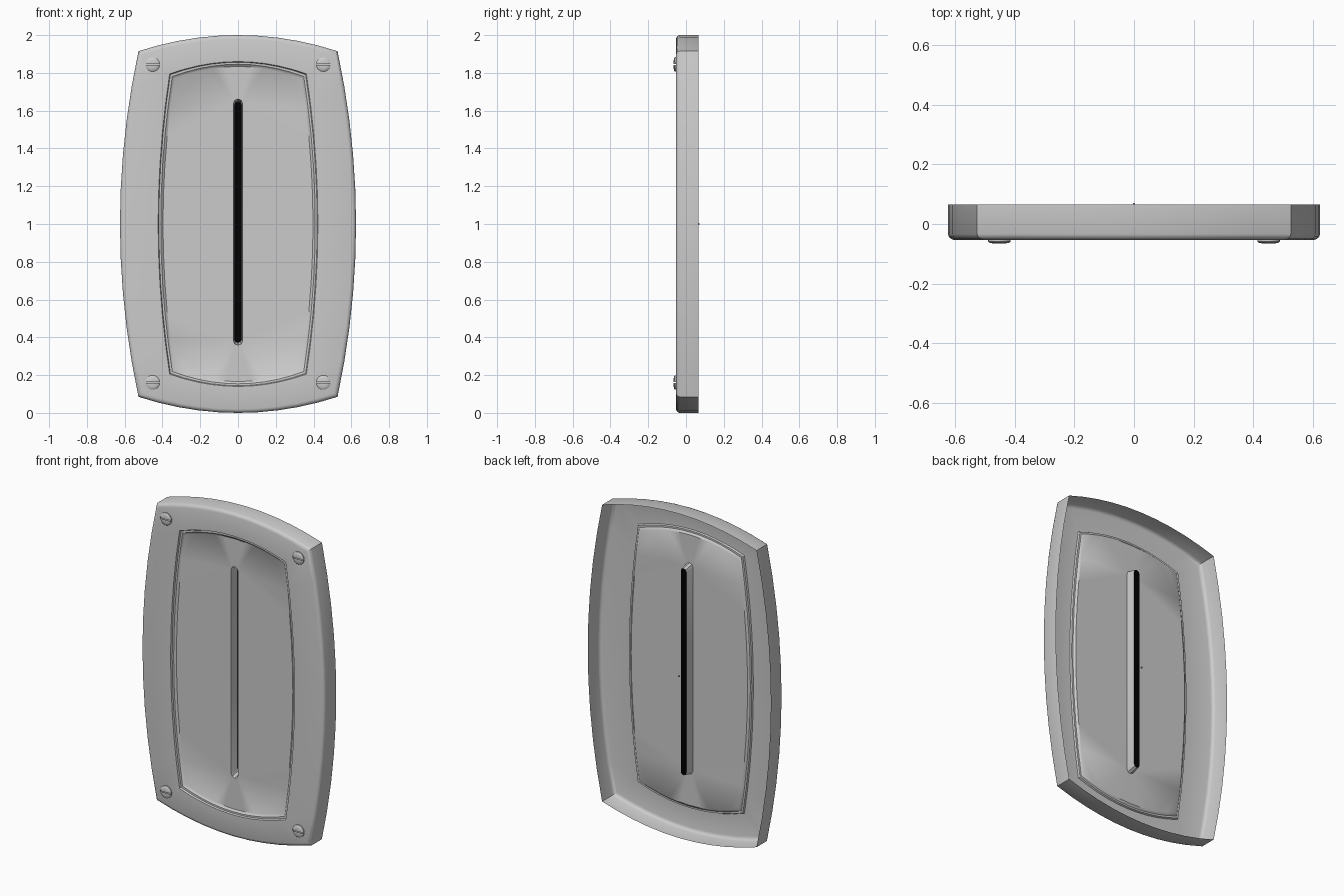
import bpy, bmesh, math
from mathutils import Matrix

if "Cube" in bpy.data.objects:
    bpy.data.objects.remove(bpy.data.objects["Cube"], do_unlink=True)


def material(name, value):
    m = bpy.data.materials.new(name)
    m.use_nodes = True
    m.diffuse_color = (value, value, value, 1)
    m.node_tree.nodes["Principled BSDF"].inputs["Base Color"].default_value = m.diffuse_color
    return m


GREY = material("plain grey", 0.6)
BLACK = material("slot black", 0.0)


def finish(bm, name, mats, angle=35):
    me = bpy.data.meshes.new(name)
    bm.to_mesh(me)
    bm.free()
    ob = bpy.data.objects.new(name, me)
    bpy.context.collection.objects.link(ob)
    for m in mats:
        me.materials.append(m)
    bpy.ops.object.select_all(action="DESELECT")
    ob.select_set(True)
    bpy.context.view_layer.objects.active = ob
    bpy.ops.object.shade_smooth_by_angle(angle=math.radians(angle))
    return ob


def barrel(cx, cz, mx, mz, n=10):
    """Four-cornered outline with bowed sides, centred on z = 1."""
    pts = []
    for i in range(n):
        t = 2 * i / n - 1
        pts.append((t * cx, mz - (mz - cz) * t * t))
    for i in range(n):
        t = 1 - 2 * i / n
        pts.append((mx - (mx - cx) * t * t, t * cz))
    pts += [(-x, -z) for x, z in pts]
    return [(x, 1 + z) for x, z in pts]


def slot(r, half, z0, n=4):
    """Long upright slot outline with faceted round ends."""
    pts = []
    for i in range(n + 1):
        a = math.pi * (1 - i / n)
        pts.append((r * math.cos(a), half - r + r * math.sin(a)))
    pts += [(-x, -z) for x, z in pts]
    return [(x, z0 + z) for x, z in pts]


def ring(bm, pts, y):
    return [bm.verts.new((x, y, z)) for x, z in pts]


def loft(bm, rings):
    for a, b in zip(rings, rings[1:]):
        for i in range(len(a)):
            j = (i + 1) % len(a)
            bm.faces.new((a[i], a[j], b[j], b[i]))


def loop_edges(bm, r):
    return [bm.edges.get((r[i], r[(i + 1) % len(r)])) for i in range(len(r))]


# Cover: open-backed shell, rounded front edge, stepped recessed panel
OUTER = (0.527, 0.915, 0.625, 1.0)
FRAME = (0.362, 0.795, 0.423, 0.86)


def inset(shape, d):
    return barrel(*[v - d for v in shape])


bm = bmesh.new()
steps = [(OUTER, 0, 0.065), (OUTER, 0, -0.034), (OUTER, 0.004, -0.044),
         (OUTER, 0.011, -0.050), (OUTER, 0.02, -0.053),
         (FRAME, 0, -0.053), (FRAME, 0.004, -0.043), (FRAME, 0.014, -0.043),
         (FRAME, 0.018, -0.039), (FRAME, 0.026, -0.033)]
cover = [ring(bm, inset(s, d), y) for s, d, y in steps]
loft(bm, cover)

# Slot channel sunk through the panel, with a black floor
channel = [ring(bm, slot(0.024, 0.652, 1.01), -0.033),
           ring(bm, slot(0.019, 0.638, 1.01), 0.024)]
loft(bm, channel)
floor = bm.faces.new(channel[-1])
floor.material_index = 1
bmesh.ops.triangle_fill(bm, use_beauty=True,
                        edges=loop_edges(bm, cover[-1]) + loop_edges(bm, channel[0]))
bmesh.ops.recalc_face_normals(bm, faces=bm.faces)
bm.normal_update()
if floor.normal.y > 0:
    bmesh.ops.reverse_faces(bm, faces=bm.faces)
finish(bm, "cover_plate", [GREY, BLACK])

# Screws: low domed heads split by a fine slot
for side, sx in (("right", -1), ("left", 1)):
    for level, sz in (("lower", -1), ("upper", 1)):
        bm = bmesh.new()
        profile = [(0.038, 0), (0.038, 0.006), (0.033, 0.010), (0.02, 0.0125)]
        circle = [(math.cos(math.tau * i / 20), math.sin(math.tau * i / 20)) for i in range(20)]
        rings = [ring(bm, [(r * x, r * z) for x, z in circle], -h) for r, h in profile]
        loft(bm, rings)
        bm.faces.new(rings[-1])
        for z in (-0.002, 0.002):
            bmesh.ops.bisect_plane(bm, geom=bm.verts[:] + bm.edges[:] + bm.faces[:],
                                   plane_co=(0, 0, z), plane_no=(0, 0, 1))
        gap = [f for f in bm.faces if abs(f.calc_center_median().z) < 0.002]
        bmesh.ops.delete(bm, geom=gap, context="FACES")
        bmesh.ops.recalc_face_normals(bm, faces=bm.faces)
        bmesh.ops.translate(bm, verts=bm.verts, vec=(sx * 0.452, -0.053, 1.003 + sz * 0.842))
        finish(bm, f"screw_{level}_{side}", [GREY])

# Tiny locating pin at the middle of the back
bm = bmesh.new()
bmesh.ops.create_cube(bm, size=0.008, matrix=Matrix.Translation((0, 0.067, 1)))
finish(bm, "locating_pin", [GREY])
